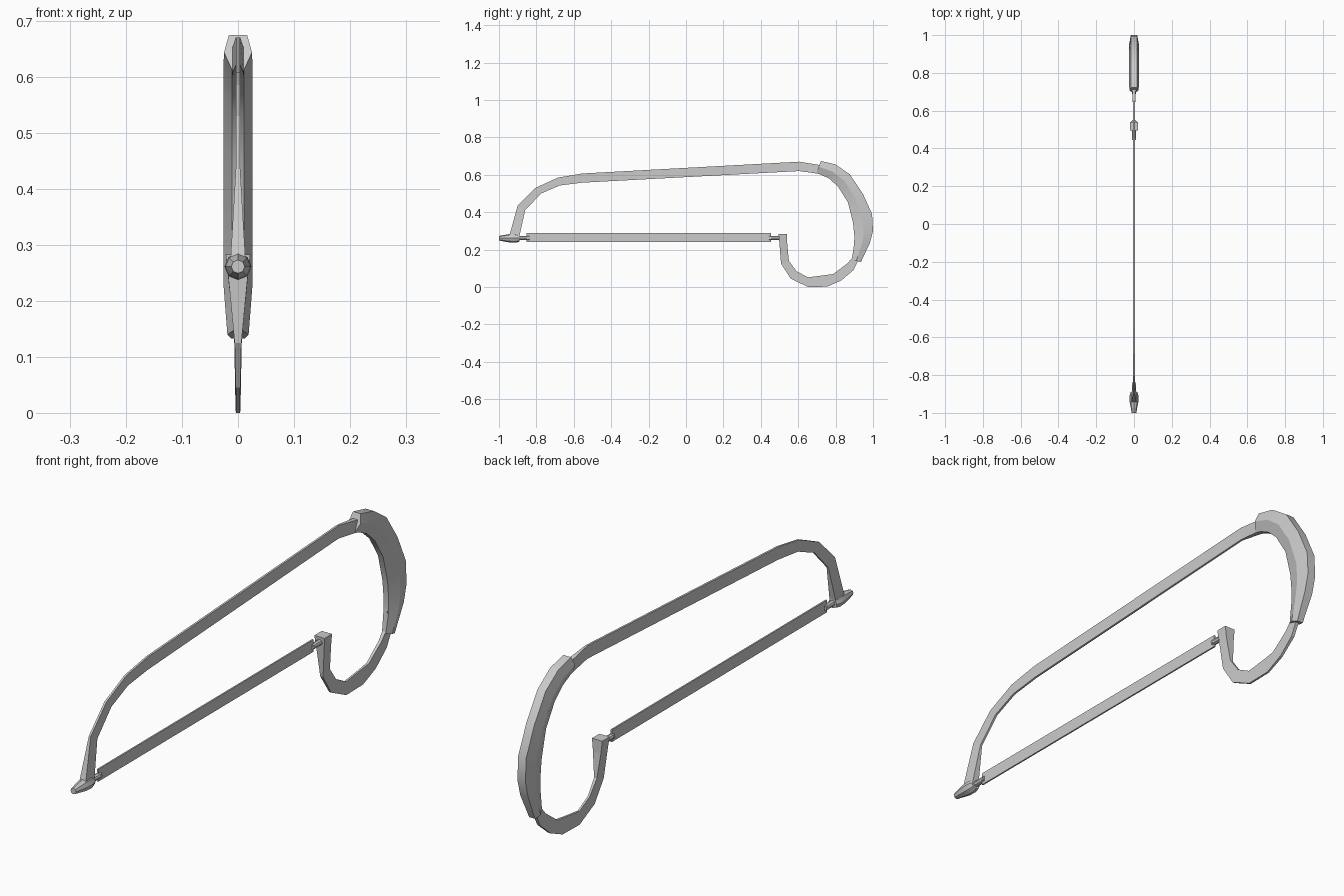
import bpy, bmesh, math
from mathutils import Matrix

if "Cube" in bpy.data.objects:
    bpy.data.objects.remove(bpy.data.objects["Cube"])


def loft(name, rings, smooth=None):
    """Skin a list of equal-length point rings and cap both ends."""
    bm = bmesh.new()
    rows = [[bm.verts.new(p) for p in ring] for ring in rings]
    n = len(rows[0])
    for a, b in zip(rows, rows[1:]):
        for k in range(n):
            bm.faces.new((a[k], a[(k + 1) % n], b[(k + 1) % n], b[k]))
    bm.faces.new(rows[0])
    bm.faces.new(rows[-1])
    bmesh.ops.recalc_face_normals(bm, faces=bm.faces)
    me = bpy.data.meshes.new(name)
    bm.to_mesh(me)
    bm.free()
    ob = bpy.data.objects.new(name, me)
    bpy.context.collection.objects.link(ob)
    if smooth:
        bpy.ops.object.select_all(action='DESELECT')
        bpy.context.view_layer.objects.active = ob
        ob.select_set(True)
        bpy.ops.object.shade_smooth_by_angle(angle=math.radians(smooth))
    return ob


def section(oy, oz, iy, iz, profile):
    """Closed mirrored ring; profile holds (depth fraction, half width)."""
    half = [(w, oy + (iy - oy) * t, oz + (iz - oz) * t) for t, w in profile]
    return half + [(-x, y, z) for x, y, z in reversed(half)]


def turned(name, stations, sides, z):
    """Round part along y from (y, radius) stations."""
    return loft(name, [[(r * math.cos(2 * math.pi * k / sides), y,
                         z + r * math.sin(2 * math.pi * k / sides))
                        for k in range(sides)] for y, r in stations], 40)


# Bent flat frame: outer y, outer z, inner y, inner z, half thickness
frame = [
    (-.948, .262, -.893, .262, .014), (-.90, .435, -.86, .41, .004),
    (-.805, .53, -.775, .50, .004), (-.685, .585, -.675, .543, .004),
    (-.555, .607, -.555, .558, .004), (.605, .67, .605, .62, .004),
    (.717, .652, .70, .607, .010), (.82, .61, .79, .58, .006),
    (.91, .49, .88, .47, .005), (.95, .33, .91, .33, .005),
    (.935, .19, .895, .20, .006), (.92, .14, .888, .155, .007),
    (.895, .09, .862, .125, .006), (.83, .035, .788, .07, .005),
    (.755, .002, .74, .063, .004), (.652, 0, .652, .052, .004),
    (.56, .045, .59, .085, .004), (.508, .125, .55, .14, .006),
    (.499, .24, .541, .235, .017), (.495, .283, .54, .283, .022),
]
loft("frame", [section(*r[:4], [(0, r[4]), (1, r[4])]) for r in frame])

# Faceted grip over the rear bow: outer y, outer z, inner y, inner z, width scale
grip = [
    (.722, .674, .697, .612, .96), (.80, .655, .765, .58, 1),
    (.877, .602, .813, .537, 1), (.945, .50, .866, .452, 1),
    (.995, .39, .893, .345, 1), (1.0, .30, .90, .275, 1),
    (.983, .235, .899, .225, 1), (.935, .133, .886, .147, .73),
]
loft("grip", [section(*r[:4], [(0, .017 * r[4]), (.5, .026 * r[4]), (1, .011 * r[4])])
              for r in grip], 25)

# Thin straight blade
loft("blade", [section(y, .289, y, .242, [(0, .003), (1, .003)]) for y in (-.853, .455)])

# Tension knob at the front
turned("tension_knob", [(-1, .012), (-.945, .0225), (-.91, .024), (-.89, .018)], 8, .261)

# Blade holders and the cross pegs through the blade ends
for label, y0, y1, peg_y in (("front", -.90, -.838, -.846), ("rear", .445, .505, .450)):
    turned(label + "_blade_pin", [(y0, .011), (y1, .011)], 8, .262)
    peg = turned(label + "_cross_peg", [(-.011, .006), (.011, .006)], 6, 0)
    peg.data.transform(Matrix.Translation((0, peg_y, .262)) @ Matrix.Rotation(math.pi / 2, 4, 'Z'))
